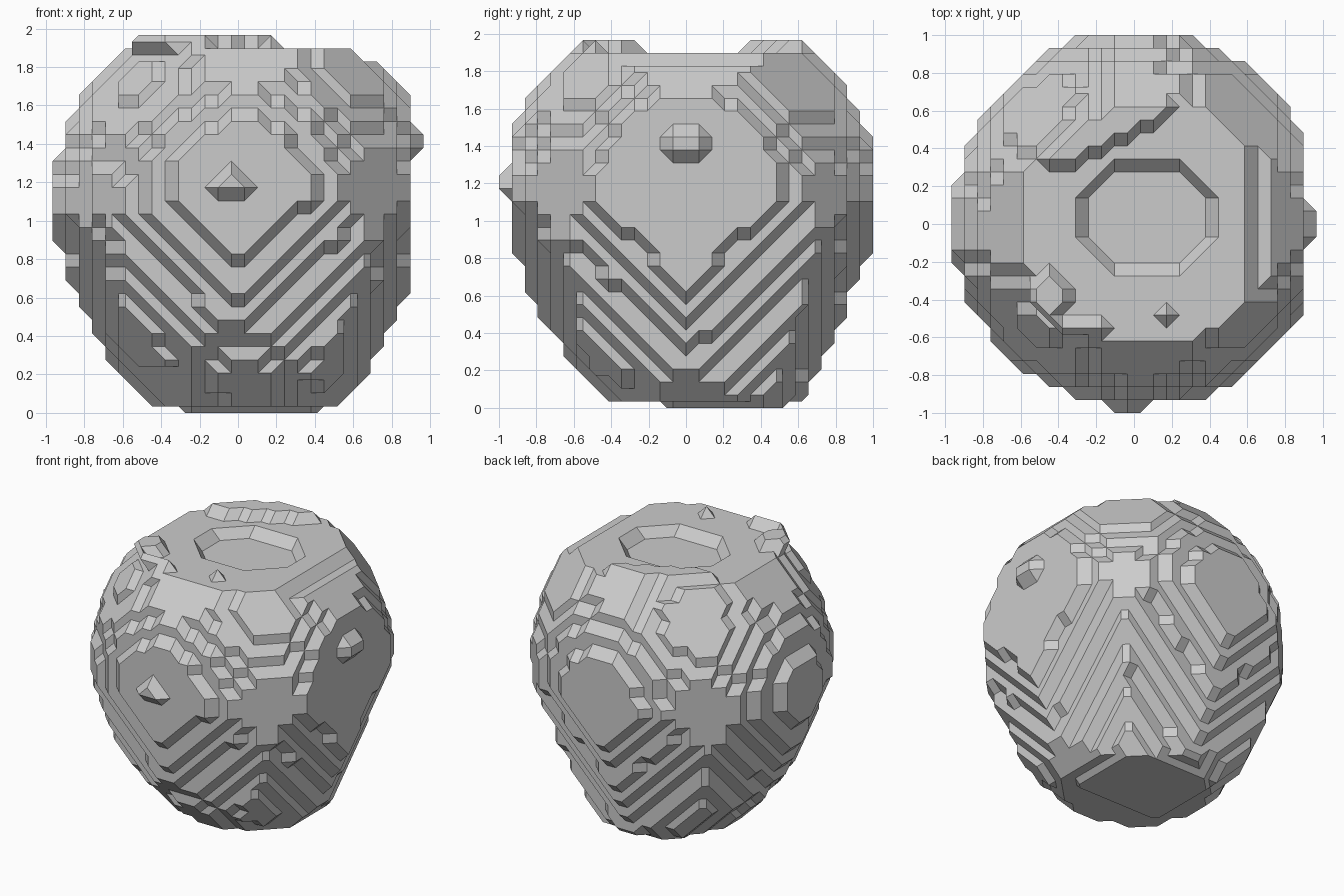
import bpy, bmesh
from itertools import product
from mathutils import Vector, noise

cube = bpy.data.objects.get("Cube")
if cube:
    bpy.data.objects.remove(cube, do_unlink=True)

STEP = 2 / 29
MID = 1.1
CORNERS = list(product((0, 1), repeat=3))


def bumps(x, y, z):
    """Small knobs standing proud of the front, side and top."""
    front = y < -0.93 and abs(x + 0.035) + abs(z - 1.17) < 0.12 and z > 1.14
    side = 0.9 < x < 0.95 and abs(y) < 0.08 and 1.35 < z < 1.47
    knob = abs(x + 0.45) + abs(y + 0.38) < 0.11
    ridge = -0.4 < x < -0.15 and abs(y + 0.53) < 0.04
    dot = abs(x - 0.17) < 0.03 and abs(y + 0.48) < 0.03
    return front or side or (1.9 < z < 1.95 and (knob or ridge or dot))


def solid(x, y, z):
    """Rounded boulder, tapering downwards, with flattened sides."""
    if abs(y) > 0.98 or abs(x) > 0.95 or z > 1.95:
        return False
    if bumps(x, y, z):
        return True
    if x > 0.88 or y < -0.91:
        return False
    d = z - MID
    w = x - 0.02
    v = y * (0.955 if y > 0 else 1.01)
    if d > 0:
        u = d * (0.92 - 0.06 * x)
    else:
        u = -d * (1 + 0.18 * d - 0.1 * y - 0.04 * x)
    rough = noise.noise(Vector((x, y, z)) * 4) * 0.012
    if w * w + v * v + u * u > 0.97 + rough:
        return False
    # sloping lower sides and a cut upper side
    near, far = sorted((abs(x), abs(v)))
    if d < 0 and far + 0.41 * (near - d) > 1.06 + rough:
        return False
    if 0.5 * x + z > 2.17:
        return False
    # raised crescent and sunken pan on the top
    if z > 1.9:
        return y > 0.33 + 0.47 * max(0, x + 0.3)
    if z > 1.84:
        a, b = abs(x - 0.069), abs(y - 0.04)
        if a < 0.33 and b < 0.27 and a + b < 0.43:
            return False
    # lowest layer covers only part of the base
    if z < 0.03:
        return -0.08 < y < 0.5 and -0.26 < x < 0.4
    return True


def hull(inside):
    """Polygons of the bevelled piece around some corners of a cell."""
    pts = set(inside)
    for c in inside:
        for axis in range(3):
            n = list(c)
            n[axis] = 1 - n[axis]
            if tuple(n) not in inside:
                n[axis] = 0.5
                pts.add(tuple(n))
    piece = bmesh.new()
    for p in sorted(pts):
        piece.verts.new(p)
    bmesh.ops.convex_hull(piece, input=piece.verts[:], use_existing_faces=False)
    polys = [[tuple(v.co) for v in f.verts] for f in piece.faces]
    piece.free()
    return polys


def on_wall(poly):
    return any(all(p[a] == w for p in poly) for a in range(3) for w in (0, 1))


def cell_skin(inside):
    """Skin polygons of a cell, and its polygons on the floor."""
    full = hull(inside)
    floor = [q for q in full if all(p[2] == 0 for p in q)]
    # three empty corners in one wall make a valley, so carve them out
    empty = [c for c in CORNERS if c not in inside]
    if len(empty) == 3 and on_wall(empty):
        full = hull(empty)
    return [q for q in full if not on_wall(q)], floor


# sample the solid on a regular grid
N = 17
grid = set()
for i, j, k in product(range(-N, N), range(-N, N), range(0, 31)):
    if solid((i + 0.5) * STEP, j * STEP, k * STEP):
        grid.add((i, j, k))

# build the skin cell by cell
bm = bmesh.new()
cache = {}
verts = {}
for i, j, k in product(range(-N - 1, N), range(-N - 1, N), range(0, 31)):
    inside = tuple(c for c in CORNERS if (i + c[0], j + c[1], k + c[2]) in grid)
    if not inside or (len(inside) == 8 and k > 0):
        continue
    if inside not in cache:
        cache[inside] = cell_skin(inside)
    skin, floor = cache[inside]
    for poly in skin + (floor if k == 0 else []):
        ring = []
        for p in poly:
            key = (i + p[0], j + p[1], k + p[2])
            if key not in verts:
                verts[key] = bm.verts.new(
                    ((key[0] + 0.5) * STEP, key[1] * STEP, key[2] * STEP))
            ring.append(verts[key])
        if bm.faces.get(ring) is None:
            bm.faces.new(ring)

# merge flat areas
bmesh.ops.recalc_face_normals(bm, faces=bm.faces[:])
bmesh.ops.dissolve_limit(bm, angle_limit=0.01, verts=bm.verts[:], edges=bm.edges[:])
bmesh.ops.recalc_face_normals(bm, faces=bm.faces[:])

mesh = bpy.data.meshes.new("boulder")
bm.to_mesh(mesh)
bm.free()

# single plain stone colour
stone = bpy.data.materials.new("stone grey")
stone.use_nodes = True
grey = (0.6, 0.6, 0.6, 1)
stone.diffuse_color = grey
stone.node_tree.nodes["Principled BSDF"].inputs["Base Color"].default_value = grey
mesh.materials.append(stone)

boulder = bpy.data.objects.new("boulder", mesh)
bpy.context.collection.objects.link(boulder)
